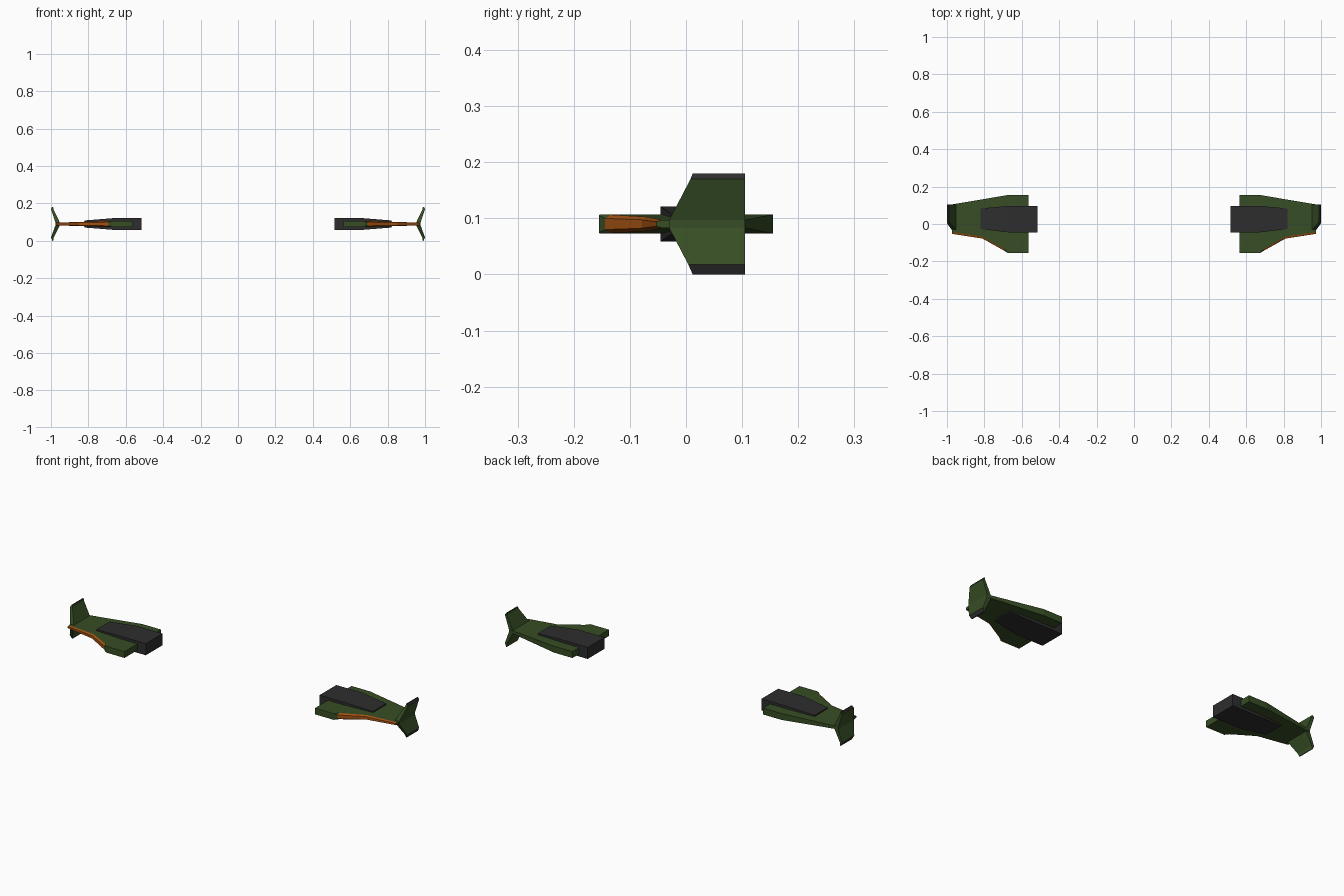
import bpy, bmesh
from mathutils import Vector

if "Cube" in bpy.data.objects:
    bpy.data.objects.remove(bpy.data.objects["Cube"])

def mat(name, c):
    m = bpy.data.materials.new(name)
    m.diffuse_color = (*c, 1)
    m.use_nodes = True
    m.node_tree.nodes["Principled BSDF"].inputs["Base Color"].default_value = m.diffuse_color
    return m

GREEN = mat("dark green", (0.038, 0.075, 0.018))
GREY = mat("charcoal", (0.027, 0.027, 0.028))
ORANGE = mat("burnt orange", (0.37, 0.085, 0.006))
MID = 0.09  # height of the wing plane

def loft(name, rings, mats, side, rule=None):
    """Join matching rings of points; rule(segment, edge) picks the material."""
    bm = bmesh.new()
    vs = [[bm.verts.new((side * x, y, z)) for x, y, z in r] for r in rings]
    n = len(rings[0])
    for s in range(len(rings) - 1):
        for e in range(n):
            f = bm.faces.new((vs[s][e], vs[s][(e + 1) % n],
                              vs[s + 1][(e + 1) % n], vs[s + 1][e]))
            f.material_index = rule(s, e) if rule else 0
    for s, ring in ((-1, vs[0]), (len(rings) - 1, vs[-1])):
        f = bm.faces.new(ring)
        f.material_index = rule(s, -1) if rule else 0
    bmesh.ops.recalc_face_normals(bm, faces=bm.faces)
    me = bpy.data.meshes.new(name)
    bm.to_mesh(me)
    bm.free()
    for m in mats:
        me.materials.append(m)
    ob = bpy.data.objects.new(name, me)
    bpy.context.collection.objects.link(ob)

def wing_ring(x, y0, y1, h, bevel):
    # section with a bevelled leading edge
    k = h * (0.6 if bevel else 0.9)
    b = 0.01 if bevel else 0.001
    return [(x, y0, MID - k), (x, y0, MID + k), (x, y0 + b, MID + h),
            (x, y1, MID + h), (x, y1, MID - h), (x, y0 + b, MID - h)]

def block_ring(x, y0, y1, h):
    return [(x, y0, MID - h), (x, y0, MID + h), (x, y1, MID + h), (x, y1, MID - h)]

def fin_ring(z, xi, xo, y0, y1=0.105):
    return [(xi, y0, z), (xo, y0, z), (xo, y1, z), (xi, y1, z)]

for side, tag in ((1, "right"), (-1, "left")):
    # wing panel with orange leading edge on the outer segments
    wing = [wing_ring(0.565, -0.155, 0.155, 0.017, False),
            wing_ring(0.675, -0.155, 0.155, 0.017, False),
            wing_ring(0.692, -0.144, 0.152, 0.0165, True),
            wing_ring(0.81, -0.078, 0.132, 0.0125, True),
            wing_ring(0.972, -0.053, 0.105, 0.007, True)]
    loft(tag + "_wing", wing, [GREEN, ORANGE], side,
         lambda s, e: 1 if s >= 2 and s < 4 and e in (0, 1, 5) else 0)

    # mounting block running through the wing root
    block = [block_ring(0.515, -0.045, 0.097, 0.031),
             block_ring(0.67, -0.045, 0.097, 0.031),
             block_ring(0.82, -0.027, 0.083, 0.019)]
    loft(tag + "_root_block", block, [GREY], side)

    # winglet leaning outwards above and below, with dark chamfered tips
    fin = [fin_ring(0.0, 0.988, 0.992, 0.012),
           fin_ring(0.018, 0.981, 1.0, 0.004),
           fin_ring(0.083, 0.952, 0.976, -0.03),
           fin_ring(0.097, 0.952, 0.976, -0.03),
           fin_ring(0.17, 0.983, 1.0, 0.008),
           fin_ring(0.18, 0.988, 0.994, 0.012)]
    # thin the panels towards the tips
    for i in (1, 4):
        fin[i] = [(x if x > 0.99 else x + 0.004, y, z) for x, y, z in fin[i]]
    loft(tag + "_winglet", fin, [GREEN, GREY], side,
         lambda s, e: 1 if s in (-1, 5) or (s in (0, 4) and e == 1) else 0)
